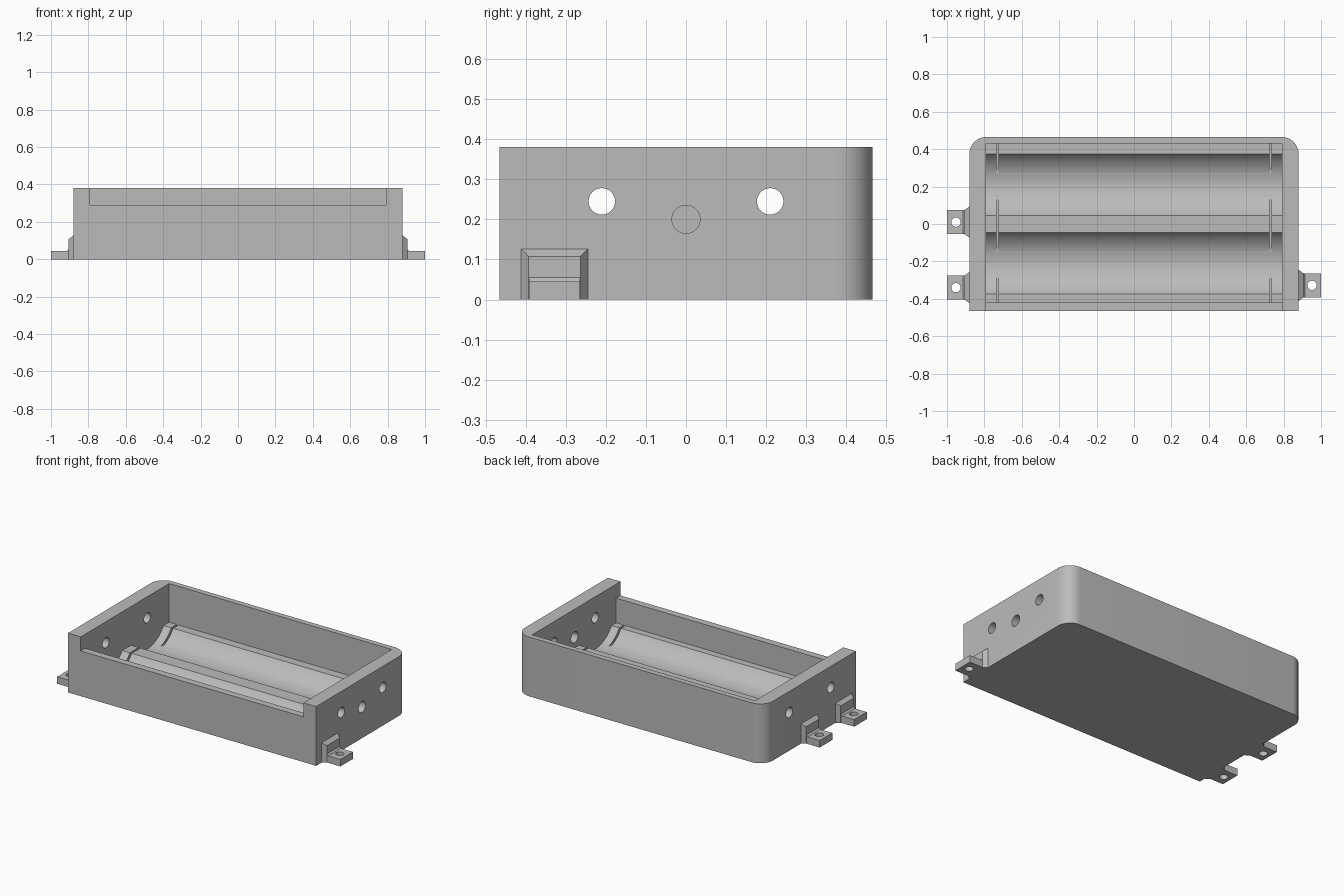
import bpy, bmesh, math
from mathutils import Vector

if "Cube" in bpy.data.objects:
    bpy.data.objects.remove(bpy.data.objects["Cube"], do_unlink=True)

grey = bpy.data.materials.new("plain grey")
grey.use_nodes = True
grey.diffuse_color = (0.5, 0.5, 0.5, 1)
grey.node_tree.nodes["Principled BSDF"].inputs["Base Color"].default_value = (0.5, 0.5, 0.5, 1)


def prism(name, points, offset):
    """Extrude a closed outline of 3D points along an offset."""
    bm = bmesh.new()
    face = bm.faces.new([bm.verts.new(p) for p in points])
    ext = bmesh.ops.extrude_face_region(bm, geom=[face])
    moved = [g for g in ext["geom"] if isinstance(g, bmesh.types.BMVert)]
    bmesh.ops.translate(bm, verts=moved, vec=Vector(offset))
    bmesh.ops.recalc_face_normals(bm, faces=bm.faces[:])
    mesh = bpy.data.meshes.new(name)
    bm.to_mesh(mesh)
    bm.free()
    mesh.materials.append(grey)
    obj = bpy.data.objects.new(name, mesh)
    bpy.context.collection.objects.link(obj)
    return obj


def box(name, x0, x1, y0, y1, z0, z1):
    return prism(name, [(x0, y0, z0), (x1, y0, z0), (x1, y1, z0), (x0, y1, z0)], (0, 0, z1 - z0))


def arc(cy, cz, r, start, end, steps):
    angles = [math.radians(start + (end - start) * i / steps) for i in range(steps + 1)]
    return [(cy + r * math.cos(a), cz + r * math.sin(a)) for a in angles]


def rod_x(name, x0, x1, y, z, r):
    ring = arc(y, z, r, 0, 360, 32)[:-1]
    return prism(name, [(x0, a, b) for a, b in ring], (x1 - x0, 0, 0))


def rod_z(name, x, y, z0, z1, r):
    ring = arc(x, y, r, 0, 360, 24)[:-1]
    return prism(name, [(a, b, z0) for a, b in ring], (0, 0, z1 - z0))


def cut(target, cutter):
    cutter.hide_render = True
    mod = target.modifiers.new("cut", "BOOLEAN")
    mod.operation, mod.solver, mod.object = "DIFFERENCE", "EXACT", cutter
    bpy.context.view_layer.objects.active = target
    bpy.ops.object.modifier_apply(modifier=mod.name)
    bpy.data.objects.remove(cutter, do_unlink=True)


def smooth(obj):
    bpy.ops.object.select_all(action="DESELECT")
    obj.select_set(True)
    bpy.context.view_layer.objects.active = obj
    bpy.ops.object.shade_smooth_by_angle(angle=math.radians(30))


W, D, H = 0.88, 0.465, 0.38      # outer half width, half depth, height
IN = 0.79                        # inner half width
AXIS_Y, AXIS_Z, R = 0.21, 0.245, 0.2

# Tray body with two rounded back corners
c = 0.09
outline = [(-W, -D), (W, -D)] + arc(W - c, D - c, c, 0, 90, 12) + arc(c - W, D - c, c, 90, 180, 12)
tray = prism("tray_body", [(x, y, 0) for x, y in outline], (0, 0, H))

# Cavity with two round troughs
half = math.degrees(math.asin(0.165 / R))
ledge = AXIS_Z - R * math.cos(math.radians(half))
section = [(-0.42, 0.6), (-0.42, ledge)]
for side in (-1, 1):
    section += arc(side * AXIS_Y, AXIS_Z, R, 270 - half, 270 + half, 28)
section += [(0.43, ledge), (0.43, 0.6)]
cut(tray, prism("cavity_cutter", [(-IN, y, z) for y, z in section], (2 * IN, 0, 0)))

# Lowered front wall
cut(tray, box("front_cutter", -IN, IN, -0.6, -0.3, 0.29, 0.6))

# Thin contact slots across the troughs
for side in (-1, 1):
    x = side * 0.73
    cut(tray, box("slot_cutter", x - 0.006, x + 0.006, -0.42, 0.43, 0.053, 0.6))

# Wire holes through the end walls
for side in (-1, 1):
    cut(tray, rod_x("hole_cutter", -1, 1, side * AXIS_Y, AXIS_Z, 0.033))
cut(tray, rod_x("middle_hole_cutter", 0.6, 1, 0, 0.2, 0.035))
smooth(tray)


# Mounting feet: tapered pad on the wall plus a drilled tab
def foot(name, side, y):
    pad = box(name + "_pad", side * 0.875, side * 0.905, y - 0.087, y + 0.087, 0, 0.13)
    for v in pad.data.vertices:
        if abs(v.co.x) > 0.9:
            v.co.y += 0.022 if v.co.y < y else -0.022
            if v.co.z > 0.1:
                v.co.z = 0.108
    profile = [(0.89, 0), (1, 0), (1, 0.045), (0.915, 0.045), (0.905, 0.055), (0.89, 0.055)]
    tab = prism(name + "_tab", [(side * x, y - 0.064, z) for x, z in profile], (0, 0.128, 0))
    cut(tab, rod_z("screw_cutter", side * 0.952, y, -0.1, 0.2, 0.025))
    smooth(tab)


foot("right_back_foot", -1, 0.01)
foot("right_front_foot", -1, -0.34)
foot("left_foot", 1, -0.328)
